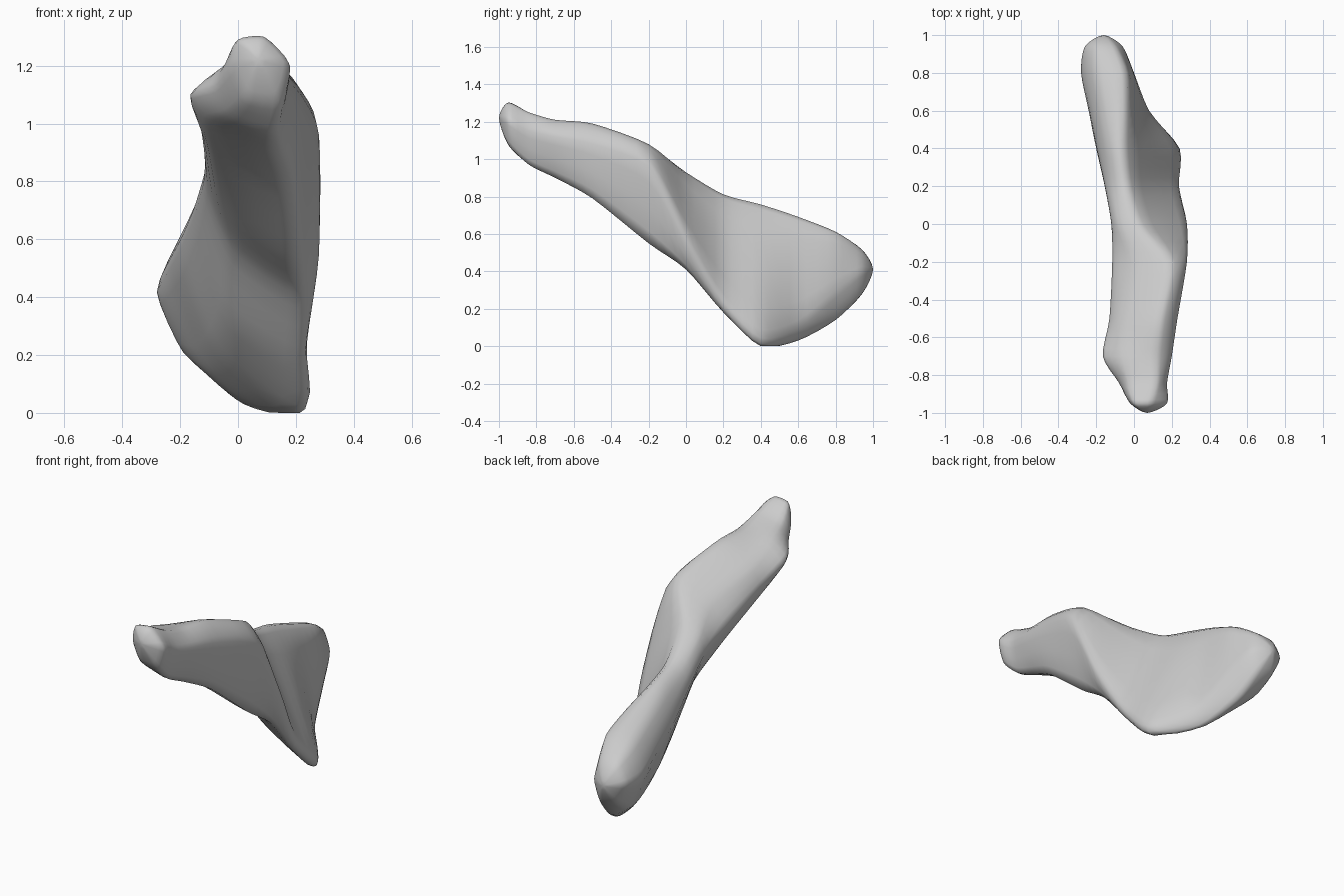
import bpy, bmesh
from mathutils import Vector

if "Cube" in bpy.data.objects:
    bpy.data.objects.remove(bpy.data.objects["Cube"])

# Cross-sections along y: left, top-left, top-right, right, bottom-right, bottom-left (x, z)
SECTIONS = [
    (-0.95, (-0.02, 1.20), (0.00, 1.29), (0.09, 1.30), (0.175, 1.21), (0.14, 1.08), (0.03, 1.09)),
    (-0.84, (-0.08, 1.13), (-0.03, 1.22), (0.12, 1.25), (0.175, 1.15), (0.13, 0.97), (-0.03, 1.03)),
    (-0.70, (-0.165, 1.10), (-0.06, 1.18), (0.12, 1.21), (0.20, 1.12), (0.14, 0.90), (-0.10, 1.00)),
    (-0.50, (-0.13, 1.00), (-0.07, 1.10), (0.14, 1.19), (0.23, 1.08), (0.18, 0.79), (-0.08, 0.88)),
    (-0.20, (-0.115, 0.88), (-0.01, 1.00), (0.19, 1.08), (0.28, 0.96), (0.20, 0.55), (-0.05, 0.71)),
    (0.00, (-0.12, 0.79), (-0.08, 0.89), (0.05, 0.92), (0.28, 0.60), (0.21, 0.41), (-0.02, 0.56)),
    (0.20, (-0.155, 0.67), (-0.11, 0.78), (-0.01, 0.79), (0.23, 0.28), (0.20, 0.18), (-0.03, 0.33)),
    (0.40, (-0.20, 0.56), (-0.14, 0.72), (-0.03, 0.73), (0.235, 0.09), (0.19, 0.00), (-0.07, 0.21)),
    (0.60, (-0.24, 0.49), (-0.17, 0.65), (-0.03, 0.67), (0.08, 0.14), (0.02, 0.03), (-0.12, 0.17)),
    (0.80, (-0.28, 0.42), (-0.20, 0.58), (-0.04, 0.60), (0.00, 0.30), (-0.06, 0.14), (-0.19, 0.21)),
    (0.94, (-0.26, 0.42), (-0.20, 0.51), (-0.10, 0.51), (-0.06, 0.40), (-0.10, 0.28), (-0.20, 0.30)),
]
FRONT_TIP = Vector((0.07, -1.0, 1.22))
BACK_TIP = Vector((-0.16, 1.0, 0.41))
AROUND, ALONG = 4, 4


def blend(a, b, c, d, t, k):
    """Cardinal spline from b to c."""
    m0, m1 = (c - a) * k, (d - b) * k
    return (b * (2*t**3 - 3*t**2 + 1) + m0 * (t**3 - 2*t**2 + t)
            + c * (3*t**2 - 2*t**3) + m1 * (t**3 - t**2))


def round_ring(points):
    n = len(points)
    return [blend(points[i - 1], points[i], points[(i + 1) % n], points[(i + 2) % n], j / AROUND, 0.3)
            for i in range(n) for j in range(AROUND)]


rings = [round_ring([Vector((x, s[0], z)) for x, z in s[1:]]) for s in SECTIONS]
n = len(rings[0])

# Tips and mirrored phantom rings keep the two ends rounded
opposite = lambda r: r[n // 2:] + r[:n // 2]
rings = [opposite(rings[0]), [FRONT_TIP] * n, *rings, [BACK_TIP] * n, opposite(rings[-1])]

# Loft the body
bm = bmesh.new()
loops = []
for k in range(1, len(rings) - 2):
    for j in range(ALONG):
        if k == 1 and j == 0:
            continue
        loops.append([bm.verts.new(blend(rings[k-1][i], rings[k][i], rings[k+1][i], rings[k+2][i], j / ALONG, 0.38))
                      for i in range(n)])
for a, b in zip(loops, loops[1:]):
    for i in range(n):
        bm.faces.new((a[i], a[(i + 1) % n], b[(i + 1) % n], b[i]))
for tip, loop in ((FRONT_TIP, loops[0]), (BACK_TIP, loops[-1])):
    v = bm.verts.new(tip)
    for i in range(n):
        bm.faces.new((v, loop[i], loop[(i + 1) % n]))
bmesh.ops.recalc_face_normals(bm, faces=bm.faces)
for v in bm.verts:
    v.co.z = max(v.co.z, 0.0)

mesh = bpy.data.meshes.new("bone_fragment")
bm.to_mesh(mesh)
bm.free()
bone = bpy.data.objects.new("bone_fragment", mesh)
bpy.context.collection.objects.link(bone)
for p in mesh.polygons:
    p.use_smooth = True
